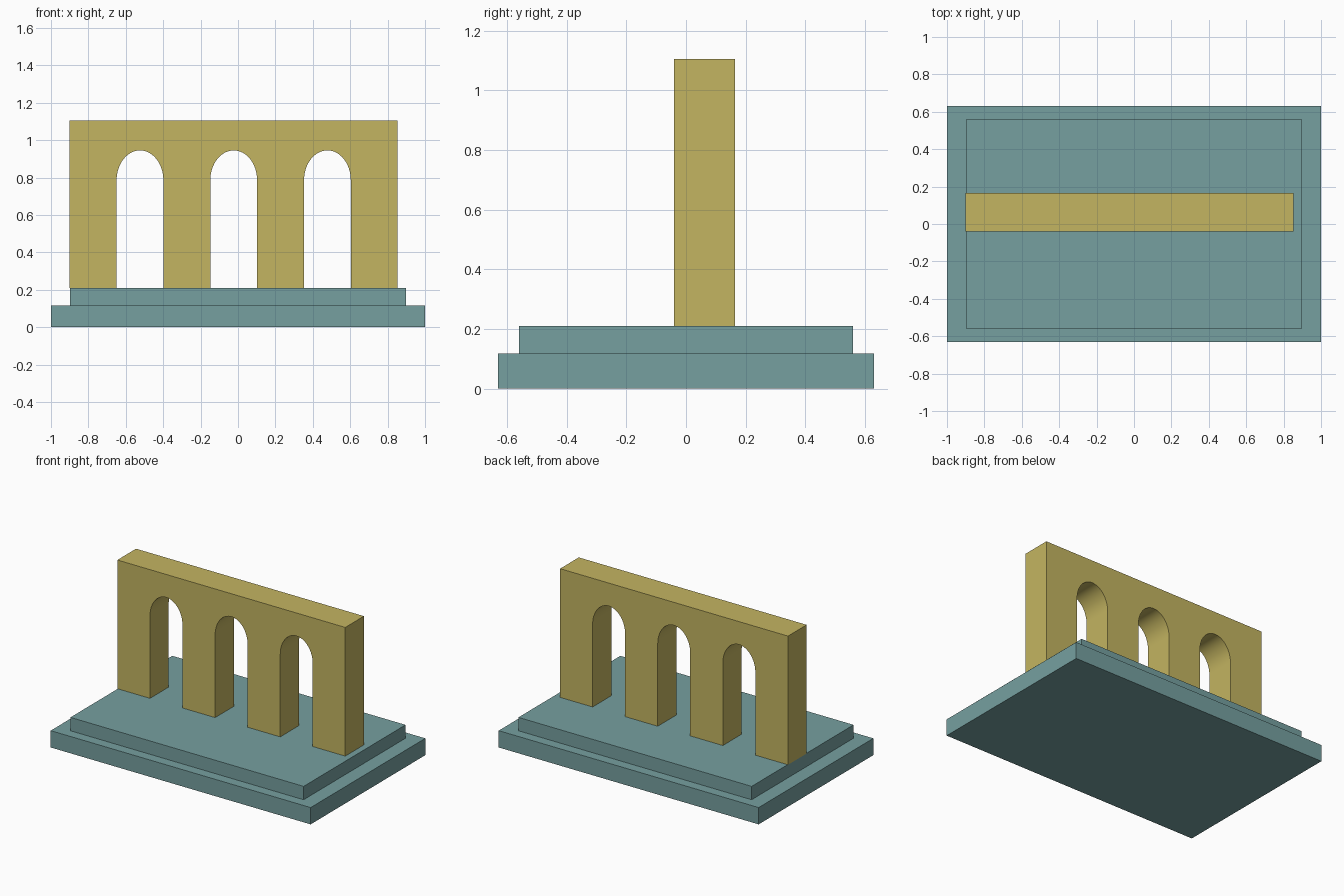
import bpy, bmesh, math

if "Cube" in bpy.data.objects:
    bpy.data.objects.remove(bpy.data.objects["Cube"])


def material(name, color):
    mat = bpy.data.materials.new(name)
    mat.diffuse_color = color
    mat.use_nodes = True
    mat.node_tree.nodes["Principled BSDF"].inputs["Base Color"].default_value = mat.diffuse_color
    return mat


def box(name, x0, x1, y0, y1, z0, z1, mat):
    bpy.ops.mesh.primitive_cube_add(size=1, location=((x0 + x1) / 2, (y0 + y1) / 2, (z0 + z1) / 2))
    obj = bpy.context.object
    obj.name = name
    obj.scale = (x1 - x0, y1 - y0, z1 - z0)
    bpy.ops.object.transform_apply(location=False, rotation=False, scale=True)
    obj.data.materials.append(mat)
    return obj


teal = material("teal_stone", (0.18, 0.35, 0.35, 1))
ochre = material("ochre_stone", (0.55, 0.46, 0.12, 1))

# Stepped base
box("lower_step", -1.0, 1.0, -0.63, 0.63, 0.0, 0.117, teal)
box("upper_step", -0.897, 0.897, -0.56, 0.56, 0.117, 0.21, teal)

# Arcade wall: one profile with three open arches, extruded through its depth
LEFT, RIGHT, FOOT, TOP = -0.9, 0.853, 0.21, 1.105
FRONT, BACK = -0.04, 0.165
HALF_WIDTH, SPRING, RISE, SEGMENTS = 0.125, 0.785, 0.16, 32

profile = [(LEFT, FOOT)]
for cx in (-0.524, -0.023, 0.478):
    profile.append((cx - HALF_WIDTH, FOOT))
    for i in range(SEGMENTS + 1):
        a = math.pi * (1 - i / SEGMENTS)
        profile.append((cx + HALF_WIDTH * math.cos(a), SPRING + RISE * math.sin(a)))
    profile.append((cx + HALF_WIDTH, FOOT))
profile += [(RIGHT, FOOT), (RIGHT, TOP), (LEFT, TOP)]

bm = bmesh.new()
face = bm.faces.new([bm.verts.new((x, FRONT, z)) for x, z in profile])
result = bmesh.ops.extrude_face_region(bm, geom=[face], use_keep_orig=True)
moved = [g for g in result["geom"] if isinstance(g, bmesh.types.BMVert)]
bmesh.ops.translate(bm, verts=moved, vec=(0, BACK - FRONT, 0))
bmesh.ops.recalc_face_normals(bm, faces=bm.faces)
mesh = bpy.data.meshes.new("arcade_wall")
bm.to_mesh(mesh)
bm.free()

wall = bpy.data.objects.new("arcade_wall", mesh)
bpy.context.collection.objects.link(wall)
mesh.materials.append(ochre)

# Smooth arch undersides, sharp corners
bpy.ops.object.select_all(action='DESELECT')
wall.select_set(True)
bpy.context.view_layer.objects.active = wall
bpy.ops.object.shade_smooth_by_angle(angle=math.radians(30))
